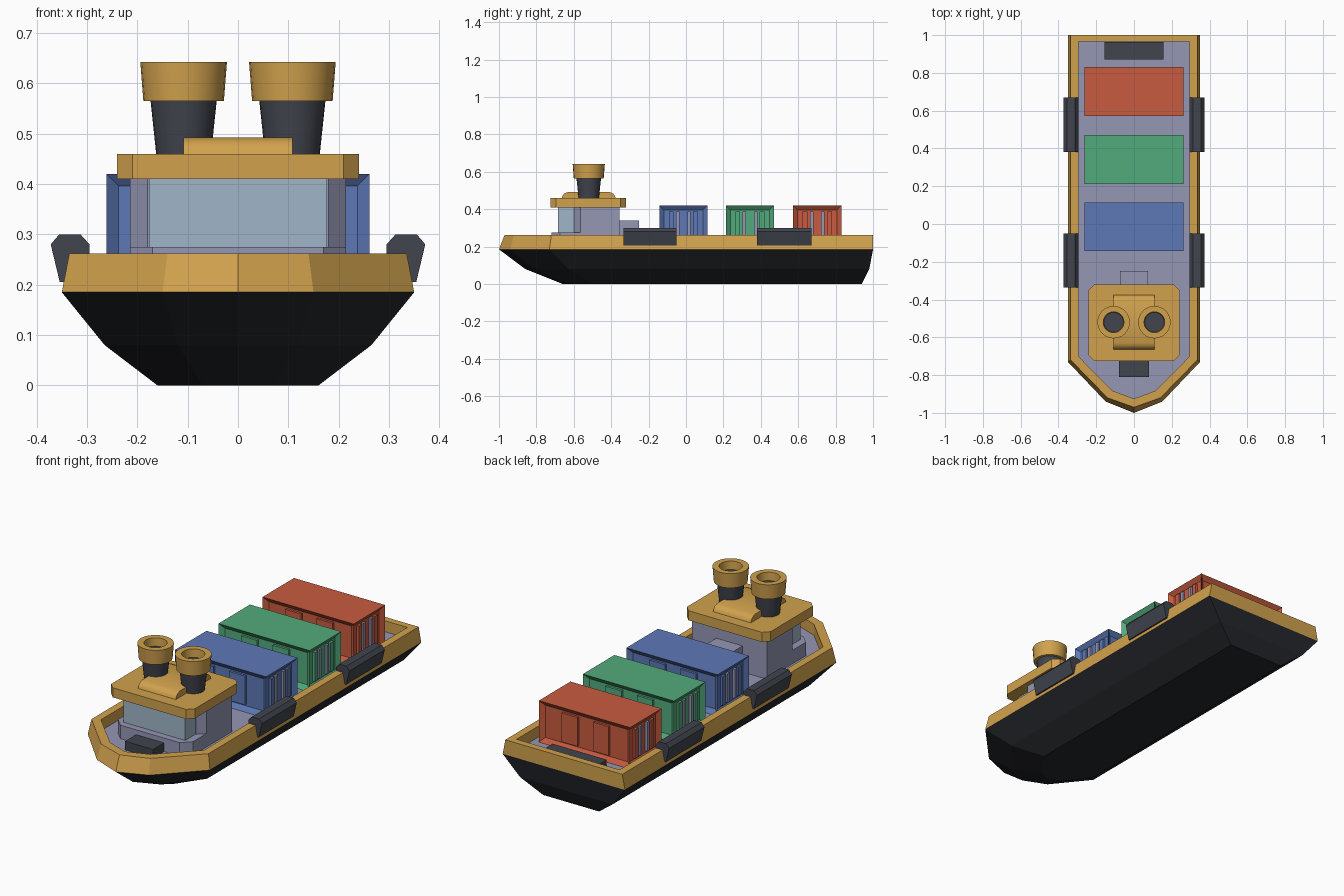
import bpy, bmesh, math

if "Cube" in bpy.data.objects:
    bpy.data.objects.remove(bpy.data.objects["Cube"])

def mat(name, *rgb):
    m = bpy.data.materials.new(name)
    m.diffuse_color = (*rgb, 1)
    m.use_nodes = True
    m.node_tree.nodes["Principled BSDF"].inputs["Base Color"].default_value = m.diffuse_color
    return m

GOLD = mat("gold", 0.64, 0.36, 0.075)
HULL = mat("hull_black", 0.018, 0.020, 0.024)
DARK = mat("dark_grey", 0.052, 0.058, 0.075)
DECK = mat("lavender_grey", 0.30, 0.31, 0.46)
GLASS = mat("pale_blue", 0.35, 0.47, 0.58)
RED = mat("red", 0.58, 0.105, 0.05)
GREEN = mat("green", 0.085, 0.41, 0.20)
BLUE = mat("blue", 0.11, 0.19, 0.47)

def finish(name, bm, material, smooth=False):
    bmesh.ops.recalc_face_normals(bm, faces=bm.faces)
    me = bpy.data.meshes.new(name)
    bm.to_mesh(me)
    bm.free()
    me.materials.append(material)
    ob = bpy.data.objects.new(name, me)
    bpy.context.collection.objects.link(ob)
    if smooth:
        bpy.context.view_layer.objects.active = ob
        ob.select_set(True)
        bpy.ops.object.shade_smooth_by_angle(angle=math.radians(35))
        ob.select_set(False)
    return ob

def loft(name, loops, material, cap0=True, cap1=True, closed=False, smooth=False):
    """Skin a stack of closed loops that share a point count."""
    bm = bmesh.new()
    rings = [[bm.verts.new(p) for p in l] for l in loops]
    n = len(rings[0])
    pairs = list(zip(rings, rings[1:])) + ([(rings[-1], rings[0])] if closed else [])
    for a, b in pairs:
        for i in range(n):
            j = (i + 1) % n
            bm.faces.new((a[i], a[j], b[j], b[i]))
    if cap0:
        bm.faces.new(rings[0])
    if cap1:
        bm.faces.new(rings[-1])
    return finish(name, bm, material, smooth)

def box(name, x0, x1, y0, y1, z0, z1, material):
    loops = [[(x0, y0, z), (x1, y0, z), (x1, y1, z), (x0, y1, z)] for z in (z0, z1)]
    return loft(name, loops, material)

def outline(z, w, back, shoulder, cx, cy, tip):
    """Boat outline: square stern, pointed bow."""
    half = [(w, back), (w, shoulder), (cx, cy)]
    pts = half + [(0, tip)] + [(-x, y) for x, y in reversed(half)]
    return [(x, y, z) for x, y in pts]

def lathe(name, profile, cx, cy, material, closed=False, n=24):
    loops = [[(cx + r * math.cos(2 * math.pi * i / n), cy + r * math.sin(2 * math.pi * i / n), z)
              for i in range(n)] for r, z in profile]
    return loft(name, loops, material, not closed, not closed, closed, True)

def plan(z, w, y0, y1, cf, cb=0):
    """Rectangle in plan with cut front and back corners."""
    half = [(w - cf, y0), (w, y0 + cf)]
    half += [(w, y1 - cb), (w - cb, y1)] if cb else [(w, y1)]
    return [(x, y, z) for x, y in half] + [(-x, y, z) for x, y in reversed(half)]

# hull, gold rim and deck
mid = outline(0.185, 0.35, 1.0, -0.73, 0.15, -0.94, -1.0)
loft("hull", [outline(0, 0.16, 0.94, -0.50, 0.07, -0.63, -0.66),
              outline(0.08, 0.265, 0.98, -0.63, 0.12, -0.81, -0.86), mid], HULL)
inner = (0.295, 0.965, -0.70, 0.115, -0.882, -0.925)
loft("gunwale", [mid, outline(0.262, 0.335, 1.0, -0.72, 0.14, -0.92, -0.97),
                 outline(0.262, *inner), outline(0.187, *inner)], GOLD, False, False, True)
loft("deck", [outline(0.186, *inner), outline(0.205, *inner)], DECK)

# bow winch box and stern hatch
box("bow_box", -0.08, 0.08, -0.81, -0.715, 0.2, 0.25, DARK)
box("stern_hatch", -0.155, 0.155, 0.87, 0.964, 0.2, 0.24, DARK)

# fenders hung over the rim
section = [(0.295, 0.24), (0.295, 0.28), (0.313, 0.30), (0.355, 0.30),
           (0.372, 0.28), (0.354, 0.205), (0.335, 0.205)]
for s in (-1, 1):
    for y0, y1 in ((-0.335, -0.05), (0.38, 0.67)):
        loft("fender", [[(s * x, y, z) for x, z in section] for y in (y0, y1)], DARK)

# deckhouse, window block, rear step
loft("cabin_base", [plan(z, 0.215, -0.72, -0.355, 0.045) for z in (0.2, 0.275)], DECK)
loft("cabin", [plan(z, 0.215, -0.60, -0.355, 0.035) for z in (0.27, 0.412)], DECK)
box("cabin_window", -0.177, 0.177, -0.685, -0.57, 0.27, 0.412, GLASS)
box("rear_step", -0.075, 0.075, -0.36, -0.25, 0.2, 0.34, DECK)

# roof and raised roof hump
loft("roof", [plan(z, 0.24, -0.725, -0.32, 0.03, 0.03) for z in (0.41, 0.46)], GOLD)
hump = [(-0.665, 0.455), (-0.66, 0.472), (-0.65, 0.484), (-0.63, 0.492),
        (-0.41, 0.492), (-0.39, 0.484), (-0.38, 0.472), (-0.375, 0.455)]
loft("roof_hump", [[(x, y, z) for y, z in hump] for x in (-0.108, 0.108)], GOLD, smooth=True)

# twin funnels with hollow gold caps
for s in (-1, 1):
    x = s * 0.108
    lathe("funnel", [(0.054, 0.455), (0.066, 0.568)], x, -0.52, DARK)
    lathe("funnel_cap", [(0.05, 0.565), (0.080, 0.565), (0.086, 0.642), (0.055, 0.642)],
          x, -0.52, GOLD, True)
    lathe("funnel_liner", [(0.048, 0.566), (0.052, 0.60)], x, -0.52, DARK)

# cargo containers: recessed sides, wall ribs, door rods
def container(name, yc, material):
    W, D, Z0, Z1 = 0.261, 0.129, 0.205, 0.42
    bm = bmesh.new()
    bmesh.ops.create_cube(bm, size=1)
    for v in bm.verts:
        v.co = (v.co.x * 2 * W, yc + v.co.y * 2 * D, Z0 + (v.co.z + 0.5) * (Z1 - Z0))
    bm.normal_update()
    sides = [f for f in bm.faces if abs(f.normal.z) < 0.5]
    bmesh.ops.inset_individual(bm, faces=sides, thickness=0.034)
    bm.normal_update()
    for f in sides:
        n = f.normal.copy()
        for v in f.verts:
            v.co -= n * 0.018
    finish(name, bm, material)
    for s in (-1, 1):
        for xc in (-0.09, 0.09):
            y0, y1 = sorted((yc + s * (D - 0.02), yc + s * (D - 0.006)))
            box(name + "_rib", xc - 0.045, xc + 0.045, y0, y1, 0.238, 0.388, material)
        x0, x1 = sorted((s * (W - 0.02), s * (W - 0.006)))
        for t in (-1, 1):
            box(name + "_door_rod", x0, x1, yc + t * 0.03 - 0.009, yc + t * 0.03 + 0.009,
                0.238, 0.388, DECK)
            box(name + "_door_rib", x0, x1, yc + t * 0.065 - 0.013, yc + t * 0.065 + 0.013,
                0.238, 0.388, material)

for name, yc, m in (("blue_container", -0.014, BLUE), ("green_container", 0.342, GREEN),
                    ("red_container", 0.702, RED)):
    container(name, yc, m)
